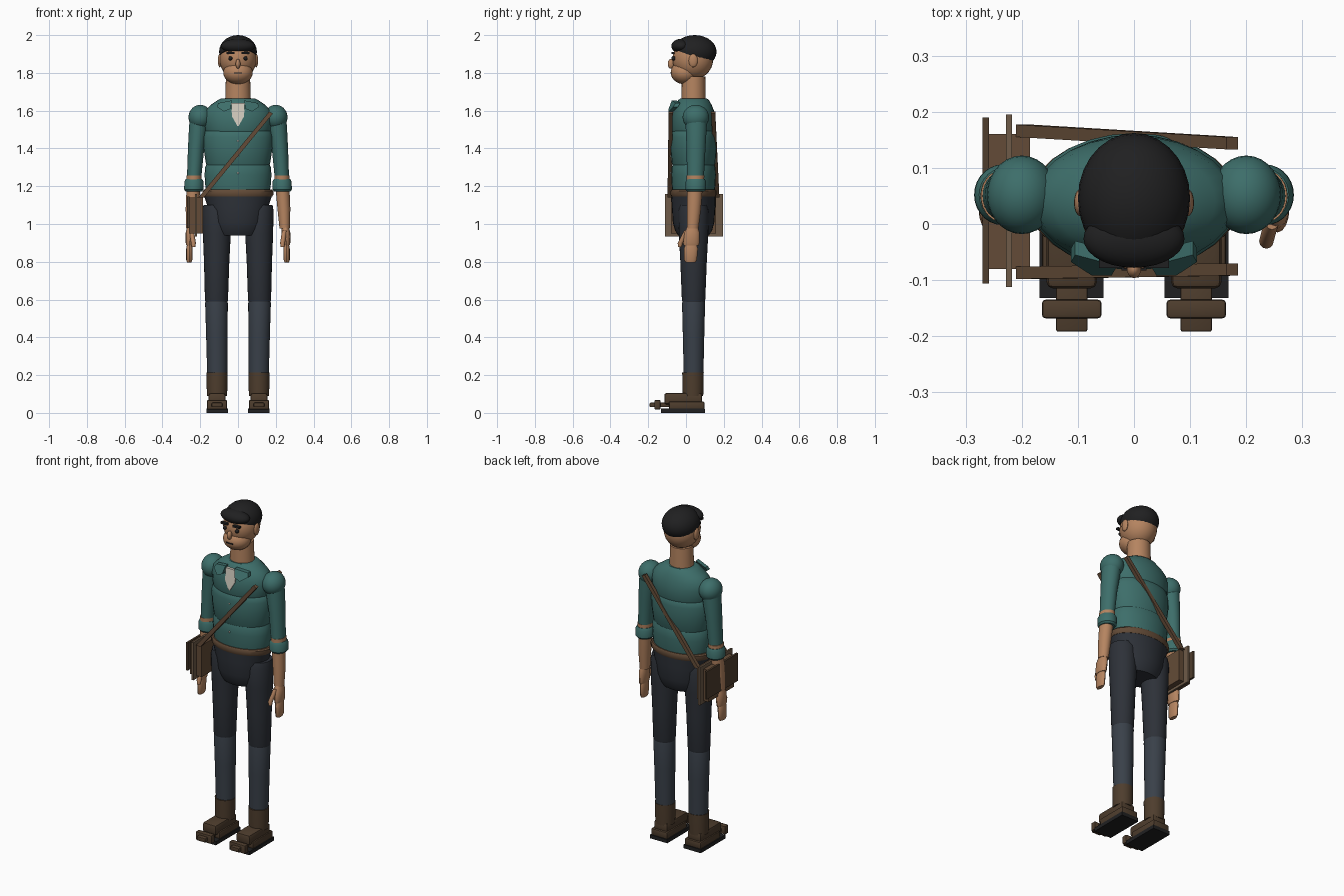
import bpy, bmesh, math
from mathutils import Vector, Matrix

if "Cube" in bpy.data.objects:
    bpy.data.objects.remove(bpy.data.objects["Cube"])

CY = 0.04  # body centre line in depth


def material(name, hexa):
    m = bpy.data.materials.new(name)
    srgb = [int(hexa[i:i + 2], 16) / 255 for i in (0, 2, 4)]
    m.diffuse_color = [c / 12.92 if c < 0.04 else ((c + 0.055) / 1.055) ** 2.4 for c in srgb] + [1]
    m.use_nodes = True
    m.node_tree.nodes["Principled BSDF"].inputs["Base Color"].default_value = m.diffuse_color
    return m


TEAL = material("teal_cloth", "3D6E6A")
SKIN = material("skin", "B58460")
DARK = material("dark_trousers", "2D3138")
SLATE = material("slate_trousers", "394049")
BOOT = material("boot_leather", "4E3D2D")
STRAP = material("strap_leather", "634B37")
BAG = material("bag_canvas", "6E5B48")
BLACK = material("black", "202021")
SHIRT = material("shirt_white", "CFC8BC")


def finish(name, bm, mat):
    bmesh.ops.recalc_face_normals(bm, faces=bm.faces)
    me = bpy.data.meshes.new(name)
    bm.to_mesh(me)
    bm.free()
    me.materials.append(mat)
    ob = bpy.data.objects.new(name, me)
    bpy.context.collection.objects.link(ob)
    return ob


def loft(name, mat, rings, n=28):
    """Stack of ellipses (z, cx, cy, rx, ry), capped at both ends."""
    bm = bmesh.new()
    loops = []
    for z, cx, cy, rx, ry in rings:
        loops.append([bm.verts.new((cx + rx * math.cos(2 * math.pi * i / n),
                                    cy + ry * math.sin(2 * math.pi * i / n), z)) for i in range(n)])
    for a, b in zip(loops, loops[1:]):
        for i in range(n):
            j = (i + 1) % n
            bm.faces.new((a[i], a[j], b[j], b[i]))
    bm.faces.new(loops[0])
    bm.faces.new(loops[-1])
    return finish(name, bm, mat)


def ball(name, mat, c, r, cut=None, seg=28):
    """Ellipsoid, optionally trimmed below a plane (point, normal)."""
    bm = bmesh.new()
    bmesh.ops.create_uvsphere(bm, u_segments=seg, v_segments=seg // 2, radius=1)
    bmesh.ops.transform(bm, matrix=Matrix.Translation(c) @ Matrix.Diagonal((*r, 1)), verts=bm.verts)
    if cut:
        bmesh.ops.bisect_plane(bm, geom=bm.verts[:] + bm.edges[:] + bm.faces[:],
                               plane_co=cut[0], plane_no=cut[1], clear_inner=True)
        bmesh.ops.holes_fill(bm, edges=bm.edges)
    return finish(name, bm, mat)


def box(name, mat, lo, hi, bevel=0):
    lo, hi = Vector(lo), Vector(hi)
    bm = bmesh.new()
    bmesh.ops.create_cube(bm, size=1)
    bmesh.ops.transform(bm, matrix=Matrix.Translation((lo + hi) / 2) @ Matrix.Diagonal((*(hi - lo), 1)),
                        verts=bm.verts)
    if bevel:
        bmesh.ops.bevel(bm, geom=bm.edges[:], offset=bevel, segments=2, affect='EDGES', profile=0.5)
    return finish(name, bm, mat)


def plate(name, mat, pts, thick):
    """Flat outline given as 3D points, thickened towards +y."""
    bm = bmesh.new()
    f = bm.faces.new([bm.verts.new(p) for p in pts])
    ext = bmesh.ops.extrude_face_region(bm, geom=[f])
    bmesh.ops.translate(bm, vec=(0, thick, 0), verts=[v for v in ext['geom'] if isinstance(v, bmesh.types.BMVert)])
    return finish(name, bm, mat)


# torso: three padded bands narrowing to the neckline
loft("abdomen", TEAL, [(1.16, 0, CY, .165, .11), (1.20, 0, CY, .173, .115), (1.26, 0, CY, .177, .118),
                       (1.30, 0, CY, .174, .116), (1.32, 0, CY, .165, .108)])
loft("midriff", TEAL, [(1.30, 0, CY, .162, .106), (1.32, 0, CY, .170, .115), (1.40, 0, CY, .182, .122),
                       (1.46, 0, CY, .184, .122), (1.49, 0, CY, .176, .116), (1.50, 0, CY, .165, .108)])
loft("chest", TEAL, [(1.48, 0, CY, .168, .112), (1.50, 0, CY, .176, .119), (1.56, 0, CY, .182, .116),
                     (1.60, 0, CY, .175, .108), (1.63, 0, CY, .145, .096), (1.655, 0, CY, .108, .082),
                     (1.665, 0, CY, .09, .07)])
loft("belt", STRAP, [(1.145, 0, CY, .18, .117), (1.155, 0, CY, .187, .121),
                     (1.175, 0, CY, .187, .121), (1.182, 0, CY, .18, .117)])
loft("pelvis", DARK, [(.94, 0, CY, .115, .082), (.965, 0, CY, .128, .098), (1.01, 0, CY, .147, .110),
                      (1.09, 0, CY, .160, .115), (1.15, 0, CY, .180, .116)])

# shirt front, collar and buttons
plate("shirt_front", SHIRT, [(-.036, -.066, 1.64), (.036, -.066, 1.64), (.032, -.076, 1.57),
                             (.004, -.084, 1.52), (-.004, -.084, 1.52), (-.032, -.076, 1.57)], .03)
for s in (-1, 1):
    plate("collar", TEAL, [(s * .03, -.075, 1.655), (s * .04, -.092, 1.61), (s * .075, -.092, 1.595),
                           (s * .112, -.068, 1.62), (s * .105, -.055, 1.64)], .025)
for z in (1.27, 1.36, 1.44):
    ball("button", SHIRT, (0, -.081, z), (.005, .004, .005), seg=10)

# neck and head
loft("neck", SKIN, [(1.65, 0, CY, .068, .064), (1.78, 0, CY, .064, .062)])
ball("head", SKIN, (0, .036, 1.873), (.098, .108, .108))
ball("jaw", SKIN, (0, -.008, 1.802), (.078, .073, .062))
ball("hair", BLACK, (0, .046, 1.912), (.1, .116, .088), ((0, .046, 1.885), (0, .34, .94)))
ball("fringe", BLACK, (0, -.026, 1.942), (.09, .052, .038))
ball("nose", SKIN, (0, -.08, 1.848), (.013, .017, .026), seg=14)
box("mouth", BLACK, (-.022, -.083, 1.796), (.022, -.076, 1.803))
for s in (-1, 1):
    ball("ear", SKIN, (s * .096, .038, 1.865), (.011, .024, .036), seg=16)
    ball("eye", BLACK, (s * .04, -.066, 1.877), (.011, .012, .011), seg=14)
    box("eyebrow", BLACK, (s * .04 - .022, -.078, 1.9), (s * .04 + .022, -.06, 1.911))

# limbs
for s in (-1, 1):
    ball("shoulder", TEAL, (s * .2, .052, 1.565), (.062, .07, .066))
    loft("upper_arm", TEAL, [(1.25, s * .232, .05, .038, .045), (1.40, s * .222, .053, .043, .05),
                             (1.52, s * .209, .054, .05, .056), (1.59, s * .2, .054, .05, .056)])
    loft("elbow_skin", SKIN, [(1.225, s * .234, .05, .04, .046), (1.258, s * .233, .05, .04, .047)])
    loft("sleeve_cuff", TEAL, [(1.172, s * .234, .052, .042, .046), (1.182, s * .234, .052, .051, .054),
                               (1.225, s * .233, .052, .051, .054), (1.238, s * .233, .052, .043, .047)])
    loft("forearm", SKIN, [(.975, s * .247, .035, .027, .031), (1.08, s * .243, .042, .034, .037),
                           (1.20, s * .235, .048, .037, .041)])
    loft("palm", SKIN, [(.885, s * .256, .028, .017, .04), (.90, s * .256, .028, .021, .043),
                        (.955, s * .253, .032, .024, .04), (.985, s * .25, .034, .018, .028)], 16)
    loft("fingers", SKIN, [(.797, s * .258, .024, .012, .026), (.81, s * .258, .024, .016, .034),
                           (.87, s * .257, .026, .017, .037), (.89, s * .256, .027, .014, .03)], 16)
    loft("thumb", SKIN, [(.878, s * .236, -.033, .01, .01), (.90, s * .236, -.03, .013, .014),
                         (.965, s * .246, .008, .013, .018)], 12)
    loft("thigh", DARK, [(.585, s * .114, CY, .058, .058), (.60, s * .114, CY, .061, .062),
                         (.80, s * .113, CY, .067, .07), (.95, s * .112, CY, .074, .078),
                         (1.07, s * .112, CY, .076, .08), (1.10, s * .115, CY, .068, .07)])
    loft("shin", SLATE, [(.20, s * .11, CY, .053, .052), (.42, s * .112, CY, .057, .057),
                         (.58, s * .114, CY, .060, .061), (.60, s * .114, CY, .056, .057)])

    # boots
    x = s * .111
    loft("boot_shaft", BOOT, [(.09, x, .037, .053, .054), (.14, x, .037, .055, .056),
                              (.213, x, .037, .056, .057)])
    box("boot_upper", BOOT, (x - .045, -.115, .045), (x + .045, .085, .105), .012)
    box("boot_welt", BOOT, (x - .053, -.09, .02), (x + .053, .097, .06), .006)
    box("boot_toe", BOOT, (x - .028, -.192, .03), (x + .028, -.09, .054), .004)
    box("toe_cap", BOOT, (x - .053, -.168, .018), (x + .053, -.135, .068), .006)
    box("boot_sole", BLACK, (x - .057, -.132, 0), (x + .057, .1, .022))

# satchel on the hip
box("satchel_body", STRAP, (-.26, -.08, .95), (-.185, .16, 1.14))
box("satchel_back", BAG, (-.228, -.112, .935), (-.217, .195, 1.16))
box("satchel_flap", BOOT, (-.27, -.106, .98), (-.258, .19, 1.145))

# crossed shoulder strap, front and back runs
for name, y0, y1 in (("front_strap", -.098, -.092), ("back_strap", .155, .133)):
    plate(name, STRAP, [(-.21, y0, 1.14), (-.18, y0, 1.14), (.185, y1, 1.585), (.165, y1, 1.595)], .022)

# soft shading with crisp edges
for ob in bpy.context.scene.objects:
    ob.select_set(True)
    bpy.context.view_layer.objects.active = ob
bpy.ops.object.shade_smooth_by_angle(angle=math.radians(35))
